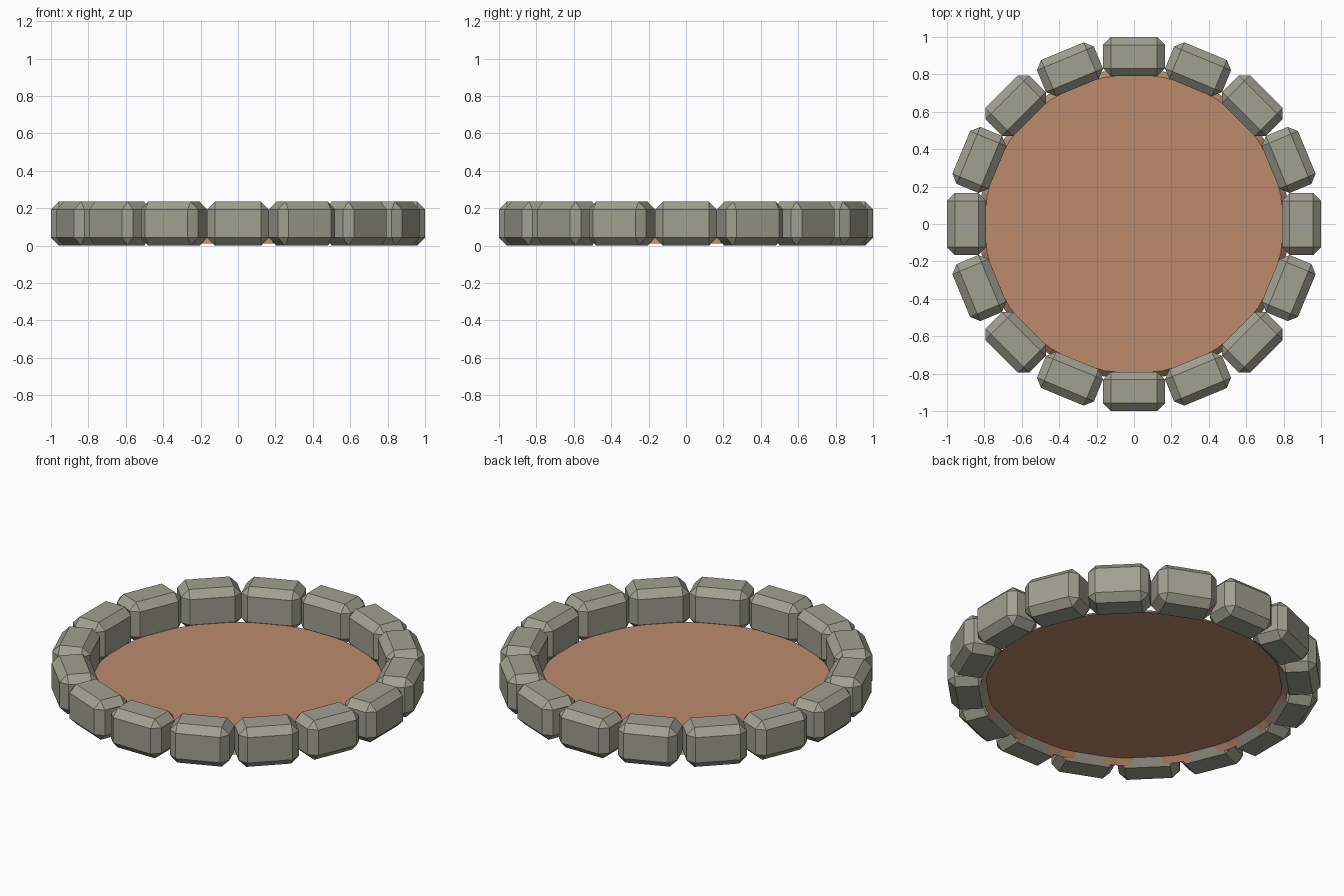
import bpy, bmesh
from math import pi
from mathutils import Matrix

cube = bpy.data.objects.get("Cube")
if cube:
    bpy.data.objects.remove(cube, do_unlink=True)


def material(name, colour):
    mat = bpy.data.materials.new(name)
    mat.use_nodes = True
    mat.diffuse_color = colour
    mat.node_tree.nodes["Principled BSDF"].inputs["Base Color"].default_value = colour
    return mat


def add_object(name, bm, mat):
    mesh = bpy.data.meshes.new(name)
    bm.to_mesh(mesh)
    bm.free()
    mesh.materials.append(mat)
    obj = bpy.data.objects.new(name, mesh)
    bpy.context.collection.objects.link(obj)
    return obj


stone_grey = material("stone grey", (0.35, 0.35, 0.28, 1))
earth_brown = material("earth brown", (0.50, 0.26, 0.15, 1))

# Ring of chamfered stone blocks
STONES = 16
INNER, OUTER, WIDTH, HEIGHT, CHAMFER = 0.79, 1.0, 0.33, 0.235, 0.042
bm = bmesh.new()
bmesh.ops.create_cube(bm, size=1)
bmesh.ops.scale(bm, vec=(OUTER - INNER, WIDTH, HEIGHT), verts=bm.verts)
bmesh.ops.bevel(bm, geom=bm.edges[:], offset=CHAMFER, segments=1,
                affect='EDGES', clamp_overlap=True)
bmesh.ops.translate(bm, vec=((INNER + OUTER) / 2, 0, HEIGHT / 2), verts=bm.verts)
first = add_object("ring_stone_1", bm, stone_grey)
for i in range(1, STONES):
    stone = bpy.data.objects.new(f"ring_stone_{i + 1}", first.data)
    stone.matrix_world = Matrix.Rotation(2 * pi * i / STONES, 4, 'Z')
    bpy.context.collection.objects.link(stone)

# Earth floor: flat top with a flared skirt, open underneath
bm = bmesh.new()
bmesh.ops.create_cone(bm, cap_ends=True, segments=32, radius1=0.83, radius2=0.80,
                      depth=0.03, matrix=Matrix.Translation((0, 0, 0.025)))
underside = [f for f in bm.faces if f.normal.z < -0.9]
bmesh.ops.delete(bm, geom=underside, context='FACES_ONLY')
add_object("earth_floor", bm, earth_brown)
